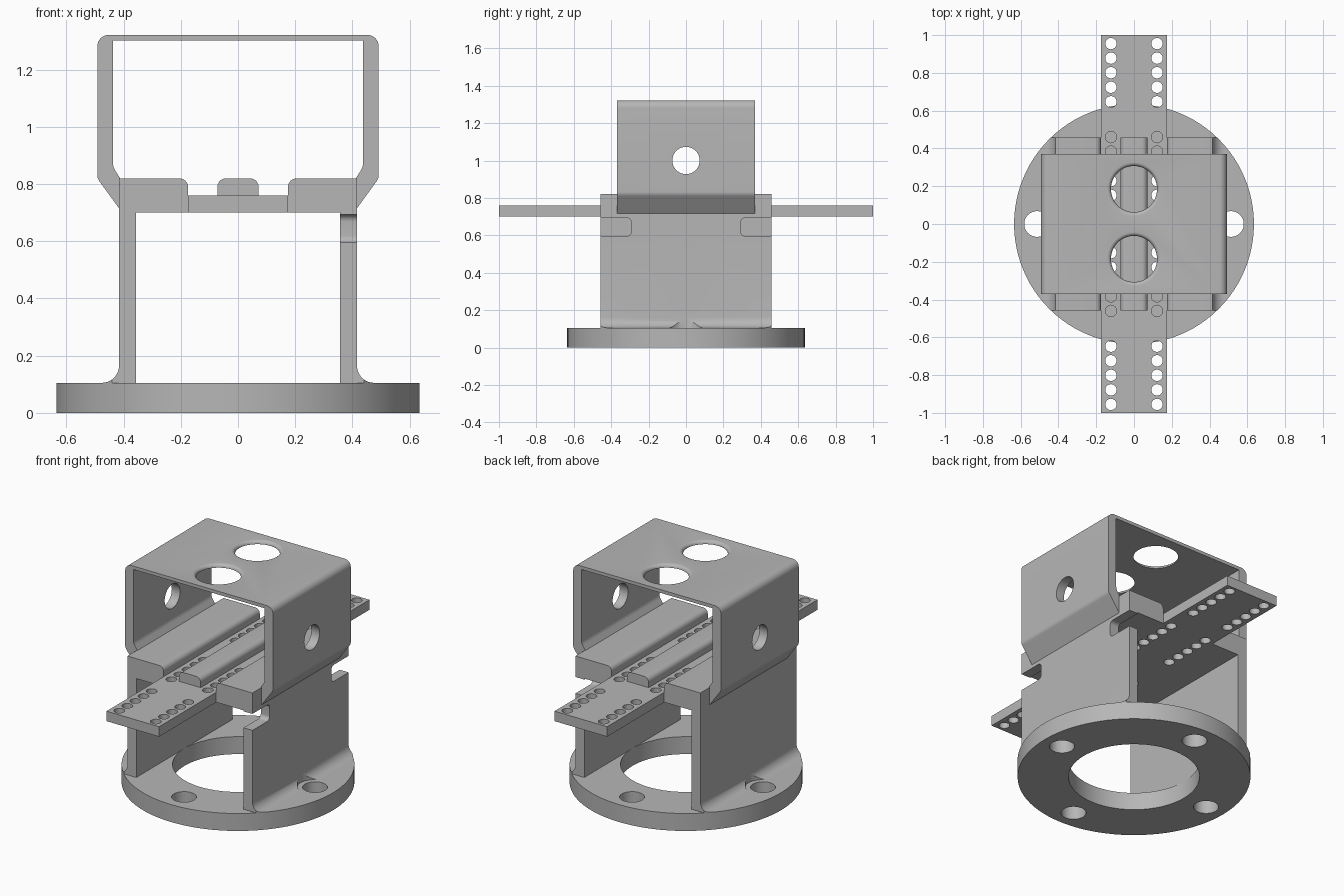
import bpy, bmesh
from math import pi, sin, cos, radians
from mathutils import Vector, Matrix

cube = bpy.data.objects.get("Cube")
if cube:
    bpy.data.objects.remove(cube, do_unlink=True)

grey = bpy.data.materials.new("plain grey")
grey.use_nodes = True
grey.diffuse_color = (0.47, 0.47, 0.47, 1)
grey.node_tree.nodes["Principled BSDF"].inputs["Base Color"].default_value = grey.diffuse_color


def finish(name, bm):
    bmesh.ops.recalc_face_normals(bm, faces=bm.faces)
    mesh = bpy.data.meshes.new(name)
    bm.to_mesh(mesh)
    bm.free()
    mesh.materials.append(grey)
    obj = bpy.data.objects.new(name, mesh)
    bpy.context.collection.objects.link(obj)
    return obj


def rounded(points, steps=8):
    """Polygon from (u, v) or (u, v, radius) corners."""
    out = []
    for i, p in enumerate(points):
        c = Vector(p[:2])
        if len(p) < 3:
            out.append(c)
            continue
        a = (Vector(points[i - 1][:2]) - c).normalized()
        b = (Vector(points[(i + 1) % len(points)][:2]) - c).normalized()
        half = a.angle(b) / 2
        start, end = c + a * p[2] / math_tan(half), c + b * p[2] / math_tan(half)
        centre = c + (a + b).normalized() * p[2] / sin(half)
        u, v = start - centre, end - centre
        total = u.angle(v)
        for k in range(steps + 1):
            t = k / steps
            out.append(centre + (u * sin((1 - t) * total) + v * sin(t * total)) / sin(total))
    return out


def math_tan(angle):
    return sin(angle) / cos(angle)


def prism(name, points, axis, low, high):
    """Extrude a rounded profile along x (profile y, z) or along y (profile x, z)."""
    bm = bmesh.new()
    place = (lambda p: (low, p.x, p.y)) if axis == "x" else (lambda p: (p.x, low, p.y))
    face = bm.faces.new([bm.verts.new(place(p)) for p in rounded(points)])
    extruded = bmesh.ops.extrude_face_region(bm, geom=[face])
    shift = Vector((high - low, 0, 0) if axis == "x" else (0, high - low, 0))
    moved = [g for g in extruded["geom"] if isinstance(g, bmesh.types.BMVert)]
    bmesh.ops.translate(bm, vec=shift, verts=moved)
    return finish(name, bm)


def cylinders(name, radius, depth, centres, axis="z", segments=48):
    bm = bmesh.new()
    turn = Matrix.Rotation(pi / 2, 4, "Y") if axis == "x" else Matrix()
    for c in centres:
        bmesh.ops.create_cone(bm, cap_ends=True, segments=segments, radius1=radius,
                              radius2=radius, depth=depth,
                              matrix=Matrix.Translation(c) @ turn)
    return finish(name, bm)


def lathe(name, profile, centre, segments=64):
    bm = bmesh.new()
    verts = [bm.verts.new((centre[0] + r, centre[1], z)) for r, z in profile]
    edges = [bm.edges.new(pair) for pair in zip(verts, verts[1:])]
    bmesh.ops.spin(bm, geom=verts + edges, cent=(*centre, 0), axis=(0, 0, 1),
                   angle=2 * pi, steps=segments)
    bmesh.ops.remove_doubles(bm, verts=bm.verts, dist=0.0001)
    return finish(name, bm)


def combine(obj, cutters, operation="DIFFERENCE"):
    for cutter in cutters:
        mod = obj.modifiers.new("cut", "BOOLEAN")
        mod.operation, mod.object, mod.solver = operation, cutter, "EXACT"
    graph = bpy.context.evaluated_depsgraph_get()
    mesh = bpy.data.meshes.new_from_object(obj.evaluated_get(graph))
    obj.modifiers.clear()
    obj.data = mesh
    for cutter in cutters:
        bpy.data.objects.remove(cutter, do_unlink=True)


BASE_R, BASE_TOP, DECK, RAIL_TOP = 0.635, 0.105, 0.70, 0.82
WALL_IN, WALL_OUT, HALF_Y = 0.357, 0.416, 0.457
BOLT = 0.513
parts = []

# Base ring with four bolt holes
base = lathe("base_ring", [(WALL_IN, 0), (BASE_R, 0), (BASE_R, BASE_TOP),
                           (WALL_IN, BASE_TOP), (WALL_IN, 0)], (0, 0), 96)
spots = [(BOLT, 0, 0), (-BOLT, 0, 0), (0, BOLT, 0), (0, -BOLT, 0)]
combine(base, [cylinders("bolt_cutter", 0.068, 1, spots)])
parts.append(base)

# Side walls with filleted feet, trimmed to the ring and relieved around the bolts
for side, label in ((1, "left"), (-1, "right")):
    outline = [(WALL_IN, 0.09), (0.476, 0.09), (0.476, BASE_TOP),
               (WALL_OUT, BASE_TOP, 0.0599), (WALL_OUT, DECK), (WALL_IN, DECK)]
    wall = prism(label + "_wall", [(side * p[0], *p[1:]) for p in outline],
                 "y", -HALF_Y, HALF_Y)
    combine(wall, [cylinders("trim", BASE_R, 3, [(0, 0, 0)], segments=96)], "INTERSECT")
    cutters = [cylinders("relief", 0.097, 0.6, [(side * BOLT, 0, 0.3)])]
    if side > 0:
        # Rounded notches at both ends of this wall
        for end in (1, -1):
            notch = [(end * 0.6, 0.595), (end * 0.293, 0.595, 0.025),
                     (end * 0.293, 0.694, 0.025), (end * 0.6, 0.694)]
            cutters.append(prism("notch", notch, "x", 0.3, 0.5))
    combine(wall, cutters)
    parts.append(wall)

    # Rail on top of the wall
    rail = [(side * WALL_OUT, DECK), (side * 0.175, DECK),
            (side * 0.175, RAIL_TOP, 0.03), (side * WALL_OUT, RAIL_TOP)]
    parts.append(prism(label + "_rail", rail, "y", -HALF_Y, HALF_Y))

# Long perforated strip and its centre ridge
strip = prism("perforated_strip", [(-0.175, DECK), (0.175, DECK), (0.175, 0.76),
                                   (-0.175, 0.76)], "y", -1, 1)
holes = [(sx * 0.122, sy * (first - 0.077 * i), 0.73)
         for sx in (1, -1) for sy in (1, -1) for first in (0.955, 0.46) for i in range(5)]
combine(strip, [cylinders("strip_holes", 0.03, 0.3, holes, segments=24)])
parts.append(strip)
parts.append(prism("centre_ridge", [(-0.072, 0.75), (0.072, 0.75), (0.072, RAIL_TOP, 0.03),
                                    (-0.072, RAIL_TOP, 0.03)], "y", -HALF_Y, HALF_Y))

# Upper bracket: an arch that flares out from the rails
TOP, ROOF = 1.322, 1.302
outer = [(0.412, 0.71), (0.492, 0.82, 0.04), (0.492, TOP, 0.04)]
inner = [(0.437, ROOF), (0.437, 0.86, 0.05), (0.412, RAIL_TOP)]


def flip(points):
    return [(-p[0], *p[1:]) for p in reversed(points)]


bracket = prism("upper_bracket", outer + flip(outer) + flip(inner) + inner, "y", -0.37, 0.37)
cutters = [cylinders("side_hole", 0.073, 3, [(0, 0, 1.0)], "x")]
for y in (0.185, -0.185):
    # Roof opening with a rounded rim
    rim = [(0.142 - 0.02 * sin(t), ROOF + 0.02 * cos(t))
           for t in (radians(90 - 15 * k) for k in range(7))]
    profile = [(0, 1.2), (0.122, 1.2)] + rim + [(0.142, 1.4), (0, 1.4)]
    cutters.append(lathe("roof_hole", profile, (0, y)))
combine(bracket, cutters)
parts.append(bracket)

# Smooth curved faces, keep hard edges
bpy.ops.object.select_all(action="DESELECT")
for obj in parts:
    obj.select_set(True)
bpy.context.view_layer.objects.active = parts[0]
bpy.ops.object.shade_smooth_by_angle(angle=radians(30))
